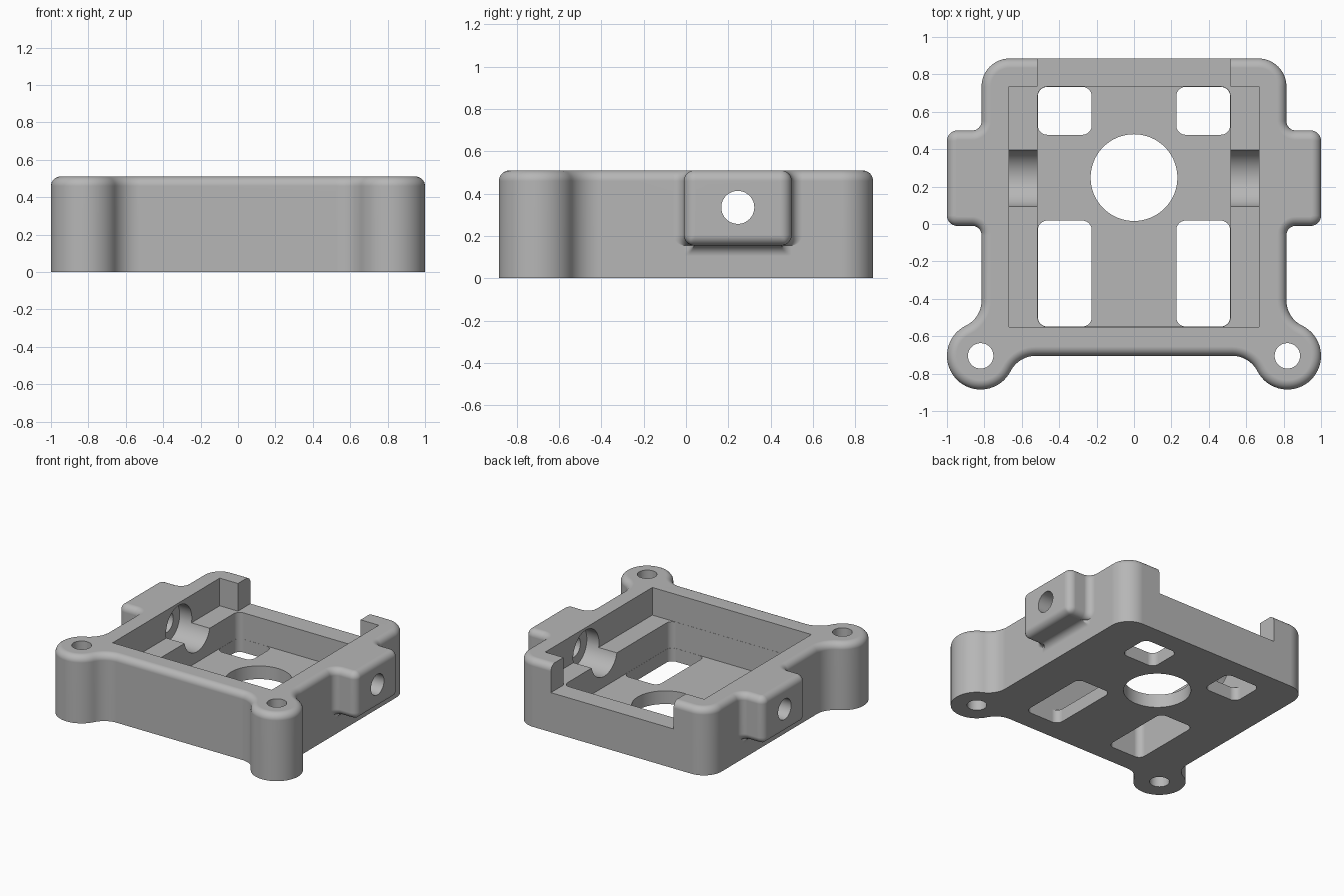
import bpy, bmesh
from math import sin, cos, pi, radians
from mathutils import Matrix, Vector

cube = bpy.data.objects.get("Cube")
if cube:
    bpy.data.objects.remove(cube, do_unlink=True)

HEIGHT, FILLET = 0.51, 0.05
SHELF_Z, FLOOR_Z = 0.30, 0.10
WALL_X, BACK_Y, EAR_Y = 0.815, 0.885, -0.705
LUG_Y, BORE_Z = 0.245, 0.335

grey = bpy.data.materials.new("plain_grey")
grey.use_nodes = True
grey.diffuse_color = (0.47, 0.47, 0.47, 1)
grey.node_tree.nodes["Principled BSDF"].inputs["Base Color"].default_value = (0.47, 0.47, 0.47, 1)


def make_object(name, bm):
    bmesh.ops.recalc_face_normals(bm, faces=bm.faces)
    mesh = bpy.data.meshes.new(name)
    bm.to_mesh(mesh)
    bm.free()
    mesh.materials.append(grey)
    obj = bpy.data.objects.new(name, mesh)
    bpy.context.collection.objects.link(obj)
    return obj


def loft(name, rings):
    """Skin a stack of equal-length rings and cap both ends."""
    bm = bmesh.new()
    rows = [[bm.verts.new(p) for p in ring] for ring in rings]
    n = len(rows[0])
    for low, high in zip(rows, rows[1:]):
        for i in range(n):
            j = (i + 1) % n
            bm.faces.new((low[i], low[j], high[j], high[i]))
    bm.faces.new(rows[0][::-1])
    bm.faces.new(rows[-1])
    bmesh.ops.remove_doubles(bm, verts=bm.verts, dist=1e-5)
    return make_object(name, bm)


def arc(cx, cy, r, start, end, side, lug=0, steps=10):
    """Points as x, y, outward normal x, y and lug flag."""
    out = []
    for i in range(steps + 1):
        a = radians(start + (end - start) * i / steps)
        out.append((cx + r * cos(a), cy + r * sin(a), side * cos(a), side * sin(a), lug))
    return out


# Outline of the left half, from the front edge round to the back edge
half = (
    arc(0.526, EAR_Y - 0.15, 0.15, 90, 27, -1)
    + arc(0.82, EAR_Y, 0.18, 207, 424, 1, steps=32)[1:]
    + arc(0.965, EAR_Y + 0.296, 0.15, 244, 180, -1)[1:]
    + arc(0.865, -0.06, 0.05, 180, 90, -1, 1)
    + arc(0.945, 0.045, 0.055, -90, 0, 1, 1)
    + arc(0.945, 0.445, 0.055, 0, 90, 1, 1)
    + arc(0.865, 0.55, 0.05, 270, 180, -1, 1)
    + arc(0.665, BACK_Y - 0.15, 0.15, 0, 90, 1, steps=16)
)
outline = half + [(-x, y, -nx, ny, lug) for x, y, nx, ny, lug in reversed(half)]


def section(z, inset=0.0, reach=1.0, shrink=0.0):
    """Outline at one height; reach limits how far the side lugs stick out."""
    ring = []
    for x, y, nx, ny, lug in outline:
        x, y = x - nx * inset, y - ny * inset
        if lug:
            x = max(-reach, min(reach, x))
            y += shrink if y < LUG_Y else -shrink
        ring.append((x, y, z))
    return ring


quarter = [i / 8 * pi / 2 for i in range(9)]
lug_z = 0.155
rings = [section(0, 0, WALL_X, FILLET)]
rings += [section(lug_z - FILLET + FILLET * sin(t), 0,
                  WALL_X + FILLET * (1 - cos(t)), FILLET) for t in quarter]
rings += [section(lug_z + FILLET - FILLET * cos(t), 0,
                  0.95 + FILLET * sin(t), FILLET * (1 - sin(t))) for t in quarter]
rings += [section(HEIGHT - FILLET + FILLET * sin(t), FILLET * (1 - cos(t))) for t in quarter]
housing = loft("housing", rings)


def cut(cutter):
    cutter.hide_render = True
    mod = housing.modifiers.new(cutter.name, "BOOLEAN")
    mod.operation, mod.solver, mod.object = "DIFFERENCE", "EXACT", cutter
    bpy.context.view_layer.objects.active = housing
    bpy.ops.object.modifier_apply(modifier=mod.name)
    bpy.data.objects.remove(cutter, do_unlink=True)


def cut_box(name, x0, x1, y0, y1, z0, z1, r=0.0):
    """Cut a box, with rounded upright edges if r is given."""
    corners = [(x1, y1, 0), (x0, y1, 90), (x0, y0, 180), (x1, y0, 270)]
    flat = []
    for x, y, a in corners:
        if r:
            sx, sy = (-1 if x == x1 else 1), (-1 if y == y1 else 1)
            flat += [p[:2] for p in arc(x + sx * r, y + sy * r, r, a, a + 90, 1)]
        else:
            flat.append((x, y))
    cut(loft(name, [[(x, y, z) for x, y in flat] for z in (z0, z1)]))


def cut_cylinder(name, centre, r, length, axis="Z"):
    bm = bmesh.new()
    turn = Matrix.Rotation(pi / 2, 4, "Y") if axis == "X" else Matrix.Identity(4)
    bmesh.ops.create_cone(bm, cap_ends=True, segments=64, radius1=r, radius2=r,
                          depth=length, matrix=Matrix.Translation(Vector(centre)) @ turn)
    cut(make_object(name, bm))


# Main cavity, deeper well between the two side shelves, and open back
cut_box("cavity", -0.668, 0.668, -0.55, 0.735, SHELF_Z, 0.7)
cut_box("well", -0.515, 0.515, -0.549, 0.734, FLOOR_Z, 0.4, 0.05)
cut_box("back_notch", -0.515, 0.515, 0.7, 1.0, SHELF_Z, 0.7)

# Floor openings
cut_cylinder("floor_hole", (0, 0.248, 0), 0.232, 0.5)
for side in (-1, 1):
    x0, x1 = sorted((side * 0.226, side * 0.514))
    cut_box("front_window", x0, x1, -0.548, 0.018, -0.1, 0.2, 0.05)
    cut_box("back_window", x0, x1, 0.477, 0.733, -0.1, 0.2, 0.05)
    # Ear screw holes, side seats and side bores
    cut_cylinder("ear_hole", (side * 0.82, EAR_Y, 0.25), 0.068, 1.0)
    cut_cylinder("side_seat", (side * 0.61, LUG_Y, BORE_Z), 0.155, 0.32, "X")
    cut_cylinder("side_bore", (side * 0.9, LUG_Y, BORE_Z), 0.078, 0.5, "X")

# Smooth fillets with crisp machined edges
bpy.ops.object.select_all(action="DESELECT")
housing.select_set(True)
bpy.context.view_layer.objects.active = housing
bpy.ops.object.shade_smooth_by_angle(angle=radians(30))
weighted = housing.modifiers.new("weighted_normals", "WEIGHTED_NORMAL")
weighted.keep_sharp = True
